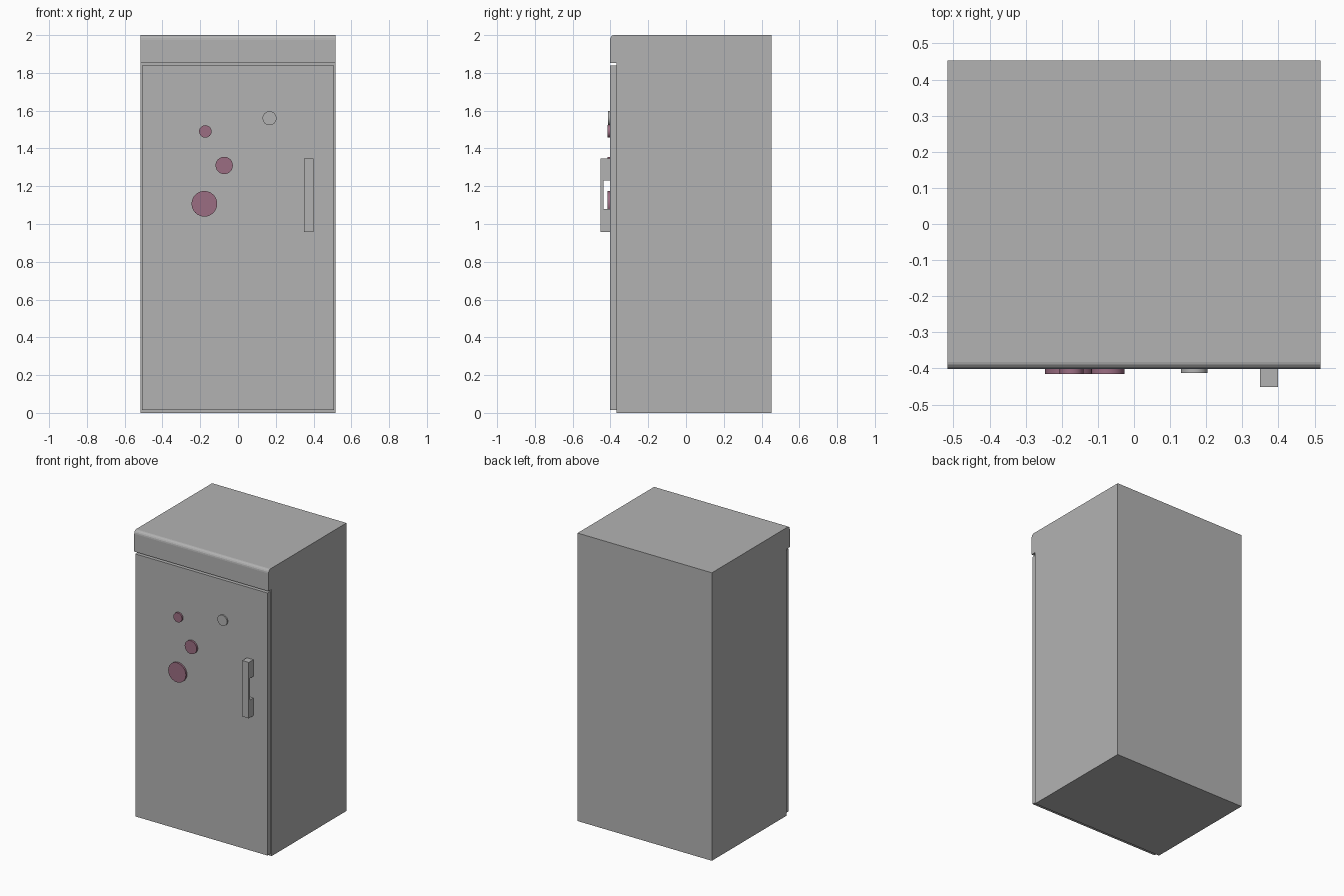
import bpy, bmesh, math
from mathutils import Matrix

if "Cube" in bpy.data.objects:
    bpy.data.objects.remove(bpy.data.objects["Cube"])


def material(name, rgb):
    m = bpy.data.materials.new(name)
    m.diffuse_color = (*rgb, 1.0)
    m.use_nodes = True
    m.node_tree.nodes["Principled BSDF"].inputs["Base Color"].default_value = m.diffuse_color
    return m


grey = material("light_grey", (0.45, 0.45, 0.45))
pink = material("dusty_pink", (0.33, 0.155, 0.225))


def finish(name, bm, mat):
    bmesh.ops.recalc_face_normals(bm, faces=bm.faces)
    mesh = bpy.data.meshes.new(name)
    bm.to_mesh(mesh)
    bm.free()
    mesh.materials.append(mat)
    obj = bpy.data.objects.new(name, mesh)
    bpy.context.collection.objects.link(obj)
    return obj


def extrude_profile(name, profile, x0, x1, mat):
    """Sweep a (y, z) side profile from x0 to x1."""
    bm = bmesh.new()
    face = bm.faces.new([bm.verts.new((x0, y, z)) for y, z in profile])
    ext = bmesh.ops.extrude_face_region(bm, geom=[face])
    verts = [v for v in ext["geom"] if isinstance(v, bmesh.types.BMVert)]
    bmesh.ops.translate(bm, verts=verts, vec=(x1 - x0, 0, 0))
    return finish(name, bm, mat)


def disc(name, x, z, radius, front, mat):
    """Round magnet stuck on the door, facing -y."""
    back = -0.40
    bm = bmesh.new()
    bmesh.ops.create_cone(
        bm, cap_ends=True, segments=24, radius1=radius, radius2=radius,
        depth=back - front,
        matrix=Matrix.Translation((x, (front + back) / 2, z))
        @ Matrix.Rotation(math.pi / 2, 4, 'X'))
    obj = finish(name, bm, mat)
    bpy.ops.object.select_all(action='DESELECT')
    obj.select_set(True)
    bpy.context.view_layer.objects.active = obj
    bpy.ops.object.shade_smooth_by_angle()


FRONT, BODY_FRONT, BACK = -0.402, -0.367, 0.453

# Cabinet with overhanging, rounded top front
arc = [(-0.382 - 0.020 * math.sin(a), 1.975 + 0.025 * math.cos(a))
       for a in (i * math.pi / 8 for i in range(5))]
extrude_profile("cabinet",
                [(BACK, 0), (BACK, 2.0)] + arc
                + [(FRONT, 1.852), (BODY_FRONT, 1.852), (BODY_FRONT, 0)],
                -0.516, 0.516, grey)

# Door, slightly inset from the cabinet sides
extrude_profile("door",
                [(BODY_FRONT + 0.005, 0.015), (BODY_FRONT + 0.005, 1.838),
                 (FRONT, 1.838), (FRONT, 0.015)],
                -0.508, 0.508, grey)

# Handle with a finger gap
extrude_profile("door_handle",
                [(-0.40, 0.957), (-0.452, 0.957), (-0.452, 1.346),
                 (-0.40, 1.346), (-0.40, 1.23), (-0.437, 1.23),
                 (-0.437, 1.08), (-0.40, 1.08)],
                0.349, 0.399, grey)

# Magnets
disc("small_magnet", -0.173, 1.49, 0.033, -0.415, pink)
disc("medium_magnet", -0.073, 1.31, 0.046, -0.415, pink)
disc("large_magnet", -0.178, 1.107, 0.068, -0.415, pink)
disc("grey_magnet", 0.167, 1.56, 0.037, -0.412, grey)
